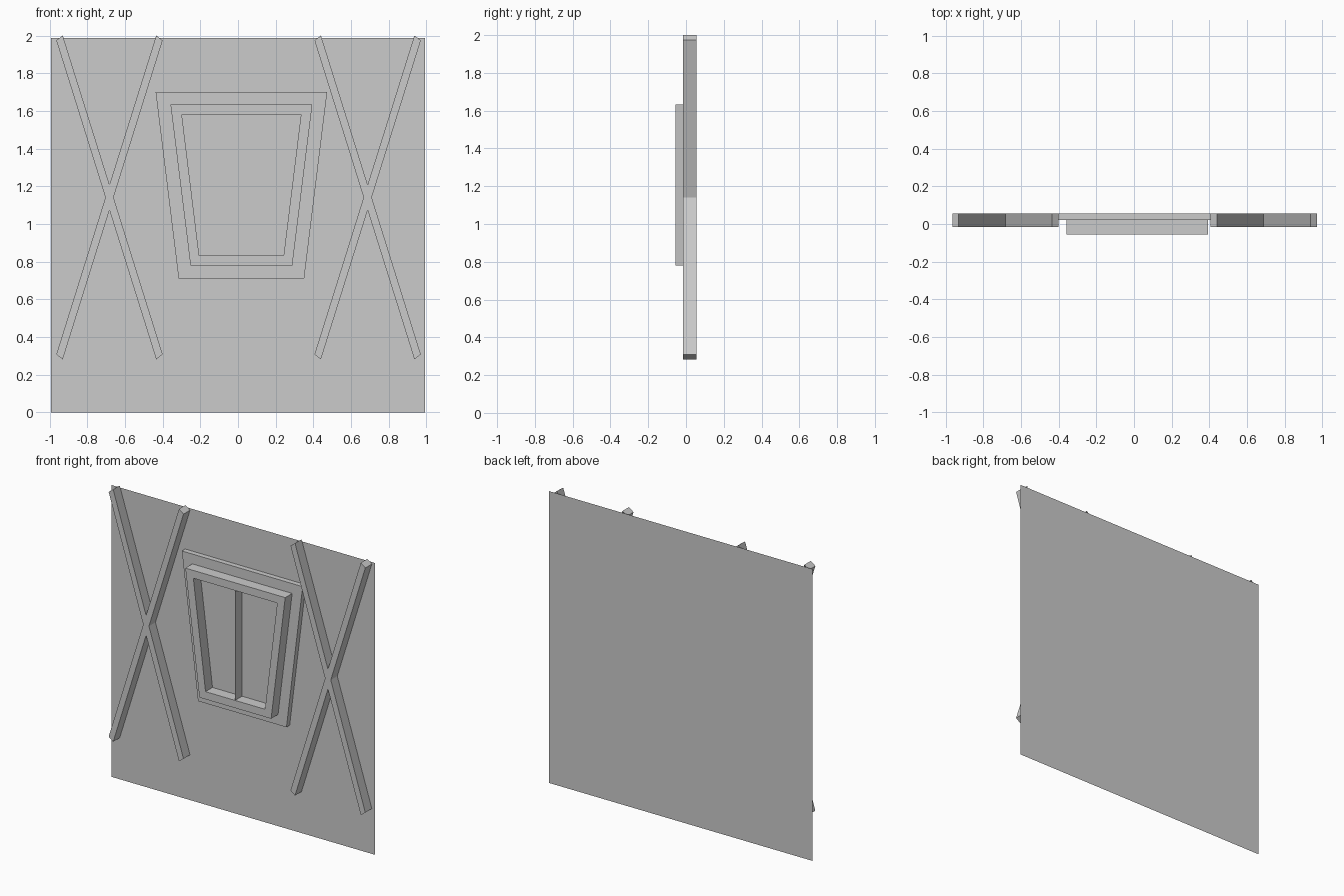
import bpy, bmesh

if "Cube" in bpy.data.objects:
    bpy.data.objects.remove(bpy.data.objects["Cube"])

BACK = 0.055  # plane of the wall


def mesh_object(name, bm):
    me = bpy.data.meshes.new(name)
    bm.to_mesh(me)
    bm.free()
    ob = bpy.data.objects.new(name, me)
    bpy.context.collection.objects.link(ob)
    return ob


def slab(name, outline, front, back, hole=None):
    """Extrude a clockwise-from-front xz outline between two depths, open at the back."""
    bm = bmesh.new()

    def ring(pts, y):
        return [bm.verts.new((x, y, z)) for x, z in pts]

    def walls(a, b):
        n = len(a)
        for i in range(n):
            j = (i + 1) % n
            bm.faces.new((a[i], a[j], b[j], b[i]))

    f, b = ring(outline, front), ring(outline, back)
    walls(f, b)
    if hole:
        hf, hb = ring(hole, front), ring(hole, back)
        walls(hb, hf)
        walls(hf, f)
    else:
        bm.faces.new(f[::-1])
    return mesh_object(name, bm)


def trapezoid(top_half, top_z, low_half, low_z, cx=0.018):
    return [(cx - top_half, top_z), (cx + top_half, top_z),
            (cx + low_half, low_z), (cx - low_half, low_z)]


def flat(name, pts):
    bm = bmesh.new()
    bm.faces.new([bm.verts.new(p) for p in pts])
    return mesh_object(name, bm)


# Wall sheet
flat("wall", [(-0.993, BACK, 0), (0.993, BACK, 0),
              (0.993, BACK, 1.987), (-0.993, BACK, 1.987)])

# Crossed timber braces: one quarter of the profile mirrored around the crossing
mid = 1.141
quarter = [(0, 0.068), (0.248, 0.859), (0.282, 0.833), (0.0215, 0)]
right = quarter + [(x, -z) for x, z in quarter[-2::-1]]
cross = right + [(-x, z) for x, z in right[-2:0:-1]]
for name, cx in (("cross_brace_left", -0.682), ("cross_brace_right", 0.688)):
    slab(name, [(cx + x, mid + z) for x, z in cross], -0.015, BACK)

# Window: back panel, raised frame and thin central divider
slab("window_panel", trapezoid(0.455, 1.70, 0.333, 0.71), 0.02, BACK)
slab("window_frame", trapezoid(0.376, 1.633, 0.270, 0.78), -0.055, 0.02,
     hole=trapezoid(0.316, 1.58, 0.224, 0.832))
flat("window_divider", [(0.017, -0.055, 0.832), (0.017, 0.02, 0.832),
                        (0.017, 0.02, 1.58), (0.017, -0.055, 1.58)])

# Consistent outward normals on the closed-sided parts
for ob in bpy.data.objects:
    if ob.name.startswith(("cross", "window_panel", "window_frame")):
        bm = bmesh.new()
        bm.from_mesh(ob.data)
        bmesh.ops.recalc_face_normals(bm, faces=bm.faces)
        bm.to_mesh(ob.data)
        bm.free()
